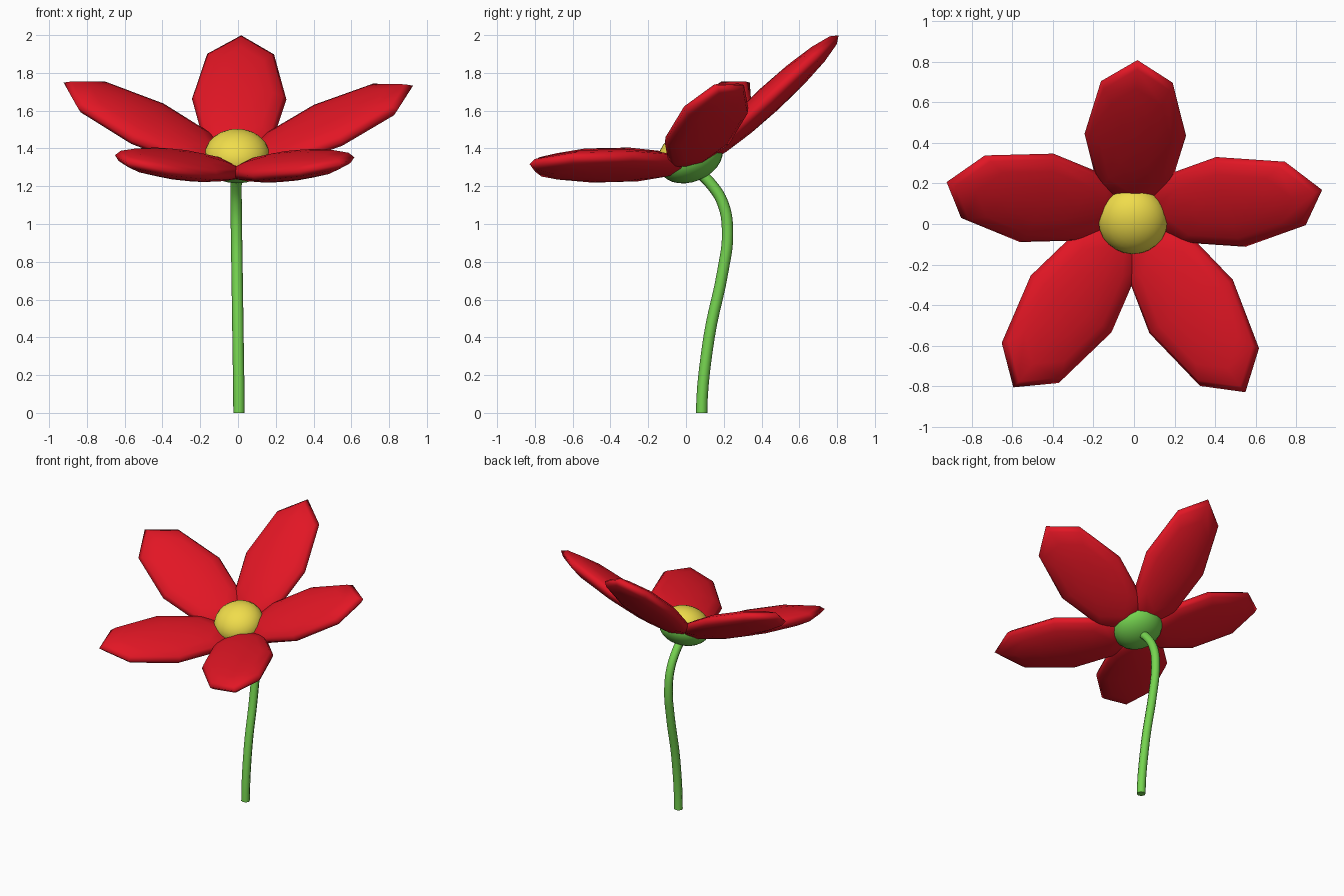
import bpy, math
from mathutils import Matrix, Vector

if "Cube" in bpy.data.objects:
    bpy.data.objects.remove(bpy.data.objects["Cube"])


def material(name, rgb):
    m = bpy.data.materials.new(name)
    m.diffuse_color = (*rgb, 1)
    m.use_nodes = True
    m.node_tree.nodes["Principled BSDF"].inputs["Base Color"].default_value = m.diffuse_color
    return m


RED = material("petal_red", (0.76, 0.008, 0.018))
YELLOW = material("centre_yellow", (0.87, 0.72, 0.07))
GREEN = material("stem_green", (0.18, 0.66, 0.08))

# Flower head frame: tilted toward the front, turned slightly about its own axis
HEAD = (Matrix.Translation((-0.005, 0.02, 1.36))
        @ Matrix.Rotation(math.radians(22.6), 4, 'X')
        @ Matrix.Rotation(math.radians(-1.3), 4, 'Z'))


def ellipsoid(name, matrix, size, mat, segments, rings):
    bpy.ops.mesh.primitive_uv_sphere_add(segments=segments, ring_count=rings, radius=1)
    ob = bpy.context.object
    ob.name = name
    ob.data.transform(matrix @ Matrix.Diagonal((*size, 1)))
    ob.data.materials.append(mat)
    bpy.ops.object.shade_smooth()
    return ob


# Petals: eight-sided flattened ellipsoids rising 20 degrees from the head plane
for i in range(5):
    m = (HEAD @ Matrix.Rotation(math.radians(90 + 72 * i), 4, 'Z')
         @ Matrix.Translation((0.503, 0, 0.116))
         @ Matrix.Rotation(math.radians(-20), 4, 'Y'))
    ellipsoid(f"petal_{i + 1}", m, (0.5, 0.25, 0.073), RED, 8, 8)

# Yellow centre and the green cup beneath it
ellipsoid("flower_centre", HEAD @ Matrix.Translation((0, 0, 0.005)),
          (0.172, 0.172, 0.133), YELLOW, 24, 14)
ellipsoid("flower_cup", HEAD @ Matrix.Translation((0, 0, -0.015)),
          (0.176, 0.176, 0.122), GREEN, 24, 14)

# Stem: round tube along an S-shaped path
path = [(0.005, 0.083, 0), (0, 0.122, 0.4), (-0.005, 0.195, 0.75),
        (-0.008, 0.22, 0.95), (-0.01, 0.195, 1.11), (-0.01, 0.125, 1.22),
        (-0.008, 0.05, 1.29)]
curve = bpy.data.curves.new("stem", 'CURVE')
curve.dimensions = '3D'
curve.bevel_depth = 0.03
curve.bevel_resolution = 2
curve.resolution_u = 5
curve.use_fill_caps = True
spline = curve.splines.new('BEZIER')
spline.bezier_points.add(len(path) - 1)
for p, co in zip(spline.bezier_points, path):
    p.co = co
    p.handle_left_type = p.handle_right_type = 'AUTO'
first = spline.bezier_points[0]
first.handle_left_type = first.handle_right_type = 'FREE'
first.handle_left = Vector(path[0]) - Vector((0, 0, 0.12))
first.handle_right = Vector(path[0]) + Vector((0, 0, 0.12))
stem = bpy.data.objects.new("stem", curve)
bpy.context.collection.objects.link(stem)
curve.materials.append(GREEN)
bpy.ops.object.select_all(action='DESELECT')
stem.select_set(True)
bpy.context.view_layer.objects.active = stem
bpy.ops.object.convert(target='MESH')
bpy.ops.object.shade_smooth_by_angle(angle=math.radians(60))
